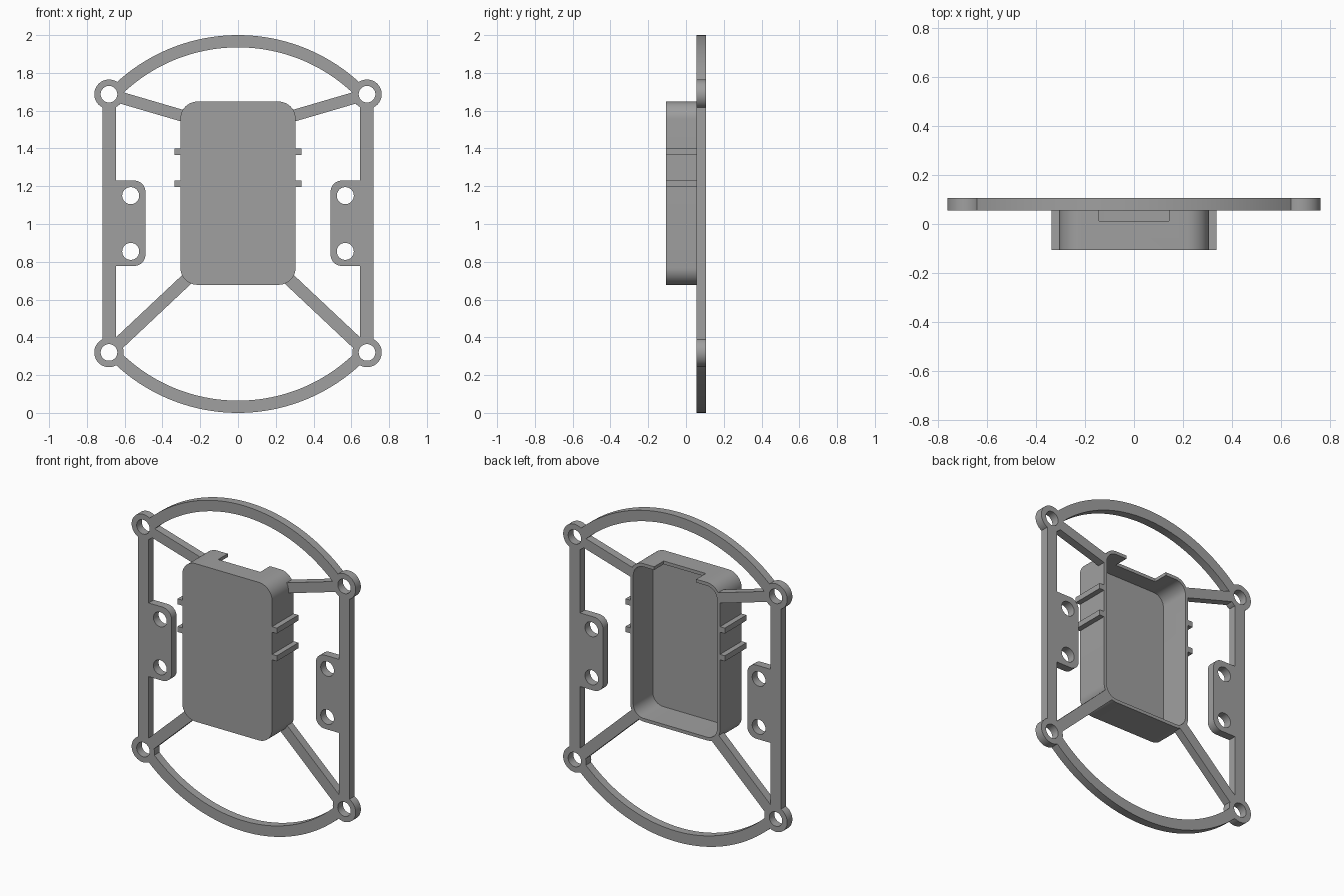
import bpy, bmesh
from math import sin, cos, pi, radians, hypot

if "Cube" in bpy.data.objects:
    bpy.data.objects.remove(bpy.data.objects["Cube"], do_unlink=True)

grey = bpy.data.materials.new("mid grey")
grey.use_nodes = True
COLOUR = (0.35, 0.35, 0.35, 1)
grey.diffuse_color = COLOUR
grey.node_tree.nodes["Principled BSDF"].inputs["Base Color"].default_value = COLOUR

FRONT, SEAM, BACK = -0.105, 0.055, 0.105
BOSS_X, BOSS_TOP, BOSS_LOW = 0.683, 1.687, 0.32


def prism(name, outline, y0, y1):
    """Extrude an (x, z) outline from y0 to y1."""
    bm = bmesh.new()
    face = bm.faces.new([bm.verts.new((x, y0, z)) for x, z in outline])
    new = bmesh.ops.extrude_face_region(bm, geom=[face])["geom"]
    moved = [v for v in new if isinstance(v, bmesh.types.BMVert)]
    bmesh.ops.translate(bm, verts=moved, vec=(0, y1 - y0, 0))
    bmesh.ops.recalc_face_normals(bm, faces=bm.faces)
    mesh = bpy.data.meshes.new(name)
    bm.to_mesh(mesh)
    bm.free()
    mesh.materials.append(grey)
    ob = bpy.data.objects.new(name, mesh)
    bpy.context.collection.objects.link(ob)
    return ob


def arc(cx, cz, r, a0, a1, n):
    return [(cx + r * cos(a0 + (a1 - a0) * i / n), cz + r * sin(a0 + (a1 - a0) * i / n))
            for i in range(n + 1)]


def circle(cx, cz, r, n=48):
    return arc(cx, cz, r, 0, 2 * pi, n)[:-1]


def rect(x0, x1, z0, z1):
    return [(x0, z0), (x1, z0), (x1, z1), (x0, z1)]


def rounded(x0, x1, z0, z1, r):
    corners = [(x1 - r, z1 - r), (x0 + r, z1 - r), (x0 + r, z0 + r), (x1 - r, z0 + r)]
    pts = []
    for i, (cx, cz) in enumerate(corners):
        pts += arc(cx, cz, r, i * pi / 2, (i + 1) * pi / 2, 12)
    return pts


def strut(ax, az, bx, bz, width):
    length = hypot(bx - ax, bz - az)
    nx, nz = -(bz - az) / length * width / 2, (bx - ax) / length * width / 2
    return [(ax + nx, az + nz), (bx + nx, bz + nz), (bx - nx, bz - nz), (ax - nx, az - nz)]


def combine(target, parts, operation):
    for part in parts:
        mod = target.modifiers.new("combine", "BOOLEAN")
        mod.operation, mod.solver, mod.object = operation, "EXACT", part
        bpy.context.view_layer.objects.active = target
        bpy.ops.object.modifier_apply(modifier=mod.name)
        bpy.data.objects.remove(part, do_unlink=True)


def plate(name, outline):
    return prism(name, outline, SEAM, BACK)


def drill(x, z, r):
    return prism("drill", circle(x, z, r), SEAM - 0.1, BACK + 0.1)


# Curved bows at the top and bottom
def bow(name, cz, middle):
    half = radians(47)
    return plate(name, arc(0, cz, 0.95, middle - half, middle + half, 64)
                 + arc(0, cz, 0.885, middle + half, middle - half, 64))


frame = bow("frame", 1.05, pi / 2)
parts, drills = [bow("lower_bow", 0.95, -pi / 2)], []

# Side rails, mounting tabs, arms and corner bosses
for s in (1, -1):
    def span(a, b):
        return sorted((s * a, s * b))
    parts.append(plate("rail", rect(*span(0.646, 0.718), BOSS_LOW, BOSS_TOP)))
    parts.append(plate("tab", rounded(*span(0.49, 0.705), 0.778, 1.23, 0.06)))
    parts.append(plate("upper_arm", strut(s * BOSS_X, BOSS_TOP, s * 0.28, 1.569, 0.062)))
    parts.append(plate("lower_arm", strut(s * BOSS_X, BOSS_LOW, s * 0.265, 0.713, 0.066)))
    for z in (BOSS_LOW, BOSS_TOP):
        parts.append(plate("boss", circle(s * BOSS_X, z, 0.078)))
        drills.append(drill(s * BOSS_X, z, 0.044))
    for z in (0.855, 1.15):
        drills.append(drill(s * 0.568, z, 0.045))

combine(frame, parts, "UNION")
combine(frame, drills, "DIFFERENCE")

# Open-backed tray with side ribs
tray = prism("tray", rounded(-0.305, 0.305, 0.678, 1.648, 0.09), FRONT, BACK)
ribs = [prism("rib", rect(-0.337, 0.337, z, z + 0.034), FRONT, BACK) for z in (1.196, 1.366)]
combine(tray, ribs, "UNION")


def cavity():
    return prism("cavity", rounded(-0.285, 0.285, 0.698, 1.628, 0.07), FRONT + 0.02, BACK + 0.1)


notch = prism("notch", rect(-0.143, 0.143, 1.58, 1.7), 0.012, BACK + 0.1)
combine(tray, [cavity(), notch], "DIFFERENCE")
combine(frame, [cavity()], "DIFFERENCE")

# Smooth the round walls, keep the edges crisp
for ob in (frame, tray):
    bpy.ops.object.select_all(action="DESELECT")
    ob.select_set(True)
    bpy.context.view_layer.objects.active = ob
    bpy.ops.object.shade_smooth_by_angle(angle=radians(30))
